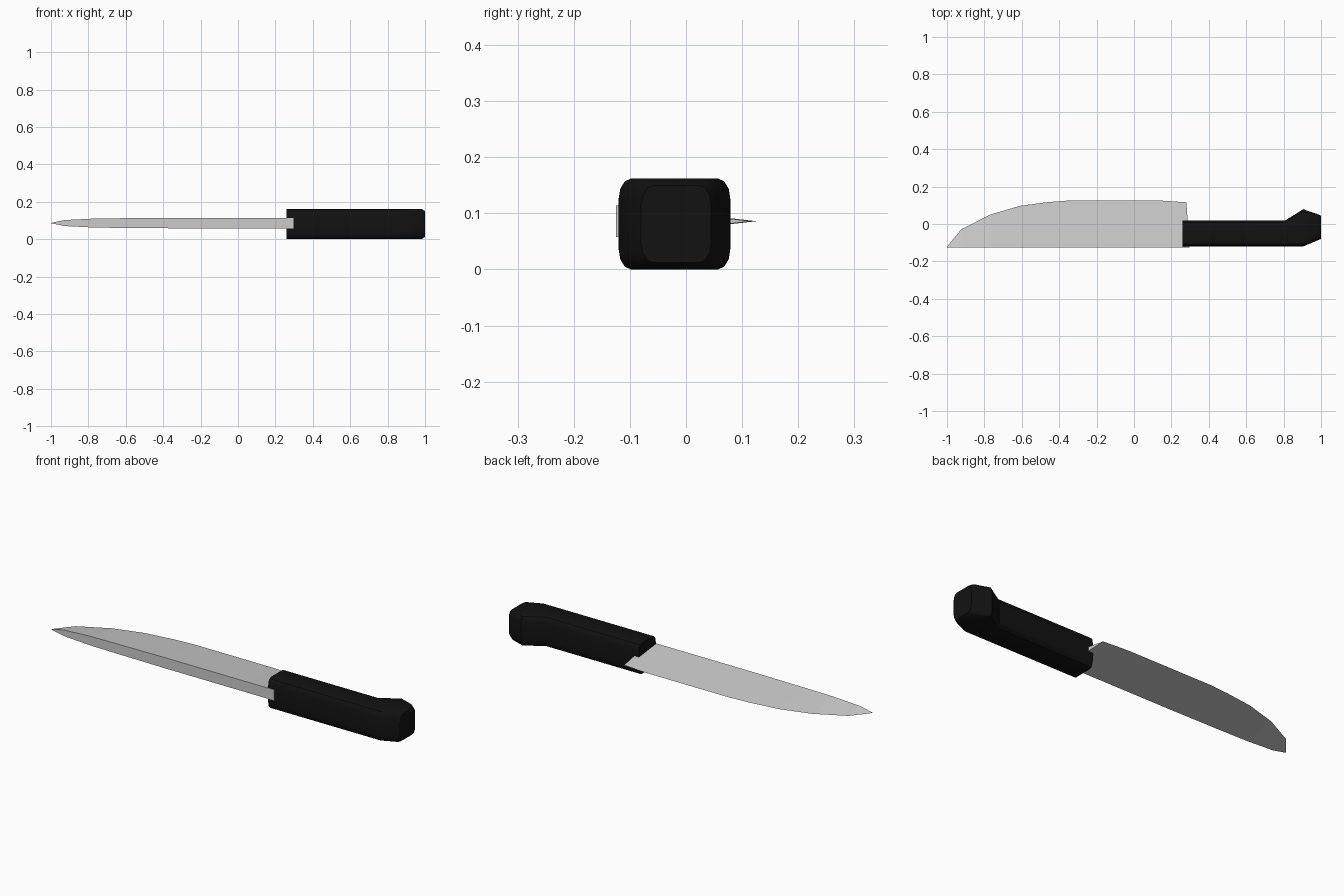
import bpy, bmesh, math

if "Cube" in bpy.data.objects:
    bpy.data.objects.remove(bpy.data.objects["Cube"])


def loft(name, sections, color=None):
    """Skin a list of equal-length closed rings and cap both ends."""
    bm = bmesh.new()
    rings = [[bm.verts.new(p) for p in s] for s in sections]
    n = len(rings[0])
    for a, b in zip(rings, rings[1:]):
        for i in range(n):
            j = (i + 1) % n
            bm.faces.new((a[i], a[j], b[j], b[i]))
    bm.faces.new(rings[0])
    bm.faces.new(rings[-1])
    bmesh.ops.remove_doubles(bm, verts=bm.verts, dist=0.0005)
    bmesh.ops.recalc_face_normals(bm, faces=bm.faces)
    mesh = bpy.data.meshes.new(name)
    bm.to_mesh(mesh)
    bm.free()
    obj = bpy.data.objects.new(name, mesh)
    bpy.context.collection.objects.link(obj)
    if color:
        mat = bpy.data.materials.new(name + "_material")
        mat.diffuse_color = color
        mat.use_nodes = True
        mat.node_tree.nodes["Principled BSDF"].inputs["Base Color"].default_value = mat.diffuse_color
        mesh.materials.append(mat)
    return obj


def rounded_ring(x, y0, y1, z0, z1, ry=0.022, rz=0.036, steps=3):
    """Rectangle across x with elliptical corners."""
    corners = [(y1 - ry, z1 - rz, 0), (y0 + ry, z1 - rz, 90),
               (y0 + ry, z0 + rz, 180), (y1 - ry, z0 + rz, 270)]
    ring = []
    for cy, cz, start in corners:
        for k in range(steps + 1):
            t = math.radians(start + 90 * k / steps)
            ring.append((x, cy + ry * math.cos(t), cz + rz * math.sin(t)))
    return ring


# Blade: wedge from a flat thick spine to a curved cutting edge
SPINE_Y, MID_Z = -0.125, 0.086
# spine x, edge x, edge y, half thickness of spine
stations = [(-0.999, -1.0, -0.122, 0.001), (-0.925, -0.925, -0.03, 0.016),
            (-0.77, -0.77, 0.05, 0.024), (-0.61, -0.61, 0.097, 0.026),
            (-0.46, -0.46, 0.117, 0.027), (-0.34, -0.34, 0.126, 0.028),
            (0.13, 0.13, 0.126, 0.028), (0.297, 0.28, 0.116, 0.028)]
loft("blade", [[(sx, SPINE_Y, MID_Z - h), (sx, SPINE_Y, MID_Z + h), (ex, ey, MID_Z)]
               for sx, ex, ey, h in stations])

# Handle: straight grip flaring into a hooked butt
grip = [(0.26, -0.12, 0.02, 0.0, 0.162), (0.81, -0.12, 0.02, 0.0, 0.162),
        (0.905, -0.12, 0.079, 0.0, 0.162), (0.98, -0.088, 0.053, 0.0, 0.162),
        (1.0, -0.08, 0.045, 0.012, 0.15)]
handle = loft("handle", [rounded_ring(*g) for g in grip], (0.006, 0.006, 0.006, 1))
bpy.context.view_layer.objects.active = handle
handle.select_set(True)
bpy.ops.object.shade_smooth_by_angle(angle=math.radians(31))
